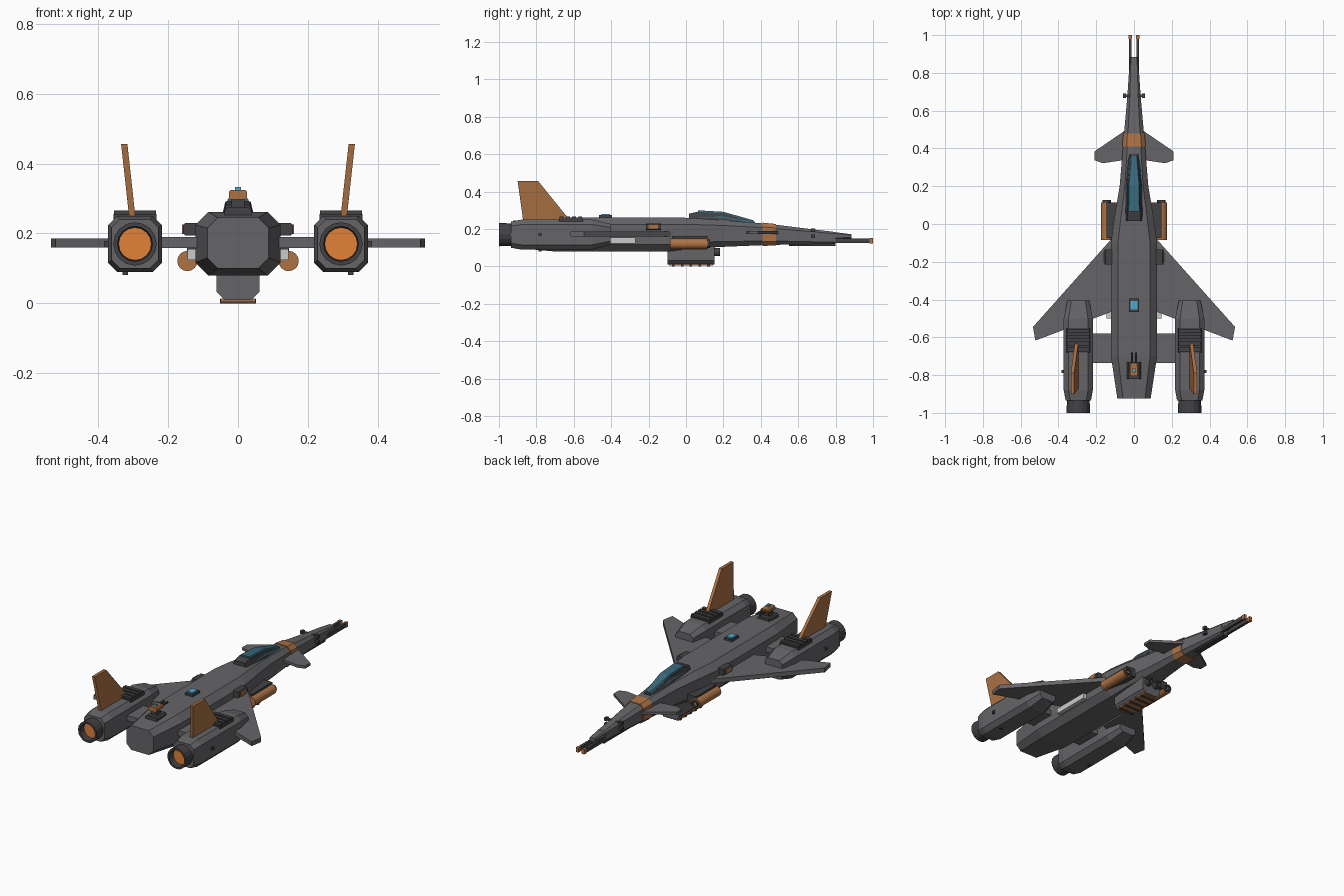
import bpy, bmesh, math
from mathutils import Vector


def material(name, rgb):
    m = bpy.data.materials.new(name)
    m.diffuse_color = (*rgb, 1)
    return m


ORANGE = material("burnt_orange", (0.42, 0.17, 0.06))
GLOW = material("engine_orange", (0.75, 0.22, 0.04))
GLASS = material("canopy_blue", (0.04, 0.14, 0.20))
LENS = material("lens_blue", (0.08, 0.42, 0.62))
PALE = material("pale_grey", (0.68, 0.70, 0.70))
BODY = material("hull_grey", (0.13, 0.13, 0.14))
DARK = material("dark_grey", (0.055, 0.055, 0.06))


def loft(name, rings, mat=BODY, mirror=False, close=False):
    """Skin equal-length rings of points; capped ends unless closed in a loop."""
    bm = bmesh.new()
    vs = [[bm.verts.new(p) for p in r] for r in rings]
    n = len(vs[0])
    pairs = list(zip(vs, vs[1:])) + ([(vs[-1], vs[0])] if close else [])
    for a, b in pairs:
        for i in range(n):
            j = (i + 1) % n
            bm.faces.new((a[i], a[j], b[j], b[i]))
    if not close:
        bm.faces.new(vs[0])
        bm.faces.new(vs[-1])
    bmesh.ops.recalc_face_normals(bm, faces=bm.faces)
    me = bpy.data.meshes.new(name)
    bm.to_mesh(me)
    bm.free()
    me.materials.append(mat)
    ob = bpy.data.objects.new(name, me)
    bpy.context.collection.objects.link(ob)
    if mirror:
        ob.modifiers.new("mirror", 'MIRROR').use_mirror_merge = False
    return ob


def octagon(y, hw, zb, zt, c, cx=0):
    right = [(hw - c, zb), (hw, zb + c), (hw, zt - c), (hw - c, zt)]
    left = [(-x, z) for x, z in reversed(right)]
    return [(cx + x, y, z) for x, z in right + left]


def hull(name, sections, cx=0, **kw):
    return loft(name, [octagon(*s, cx) for s in sections], **kw)


def box(name, x0, x1, y0, y1, z0, z1, mat=BODY, mirror=False):
    return loft(name, [[(x0, y0, z), (x1, y0, z), (x1, y1, z), (x0, y1, z)] for z in (z0, z1)], mat, mirror)


def plate(name, outline, z0, z1, mat=BODY):
    return loft(name, [[(x, y, z) for x, y in outline] for z in (z0, z1)], mat, True)


def lathe(name, cx, cz, profile, mat=BODY, n=16, close=False, mirror=True):
    """Revolve (radius, y) pairs about an axis along y."""
    rings = [[(cx + r * math.cos(2 * math.pi * i / n), y, cz + r * math.sin(2 * math.pi * i / n))
              for i in range(n)] for r, y in profile]
    return loft(name, rings, mat, mirror, close)


def trapezoids(name, sections, mat):
    return loft(name, [[(-b, y, z0), (b, y, z0), (t, y, z1), (-t, y, z1)]
                       for y, b, t, z0, z1 in sections], mat)


# Fuselage and tapering nose
hull("fuselage", [(-0.925, 0.088, 0.10, 0.245, 0.03), (-0.70, 0.122, 0.08, 0.262, 0.037),
                  (-0.10, 0.122, 0.08, 0.262, 0.037), (0.02, 0.106, 0.095, 0.26, 0.035),
                  (0.20, 0.076, 0.105, 0.247, 0.028), (0.44, 0.056, 0.115, 0.228, 0.022),
                  (0.68, 0.035, 0.119, 0.198, 0.013), (0.80, 0.027, 0.122, 0.184, 0.009)])
hull("nose_tip", [(0.79, 0.027, 0.145, 0.184, 0.007), (0.885, 0.019, 0.15, 0.172, 0.005)])
hull("nose_band", [(0.41, 0.062, 0.110, 0.234, 0.023), (0.48, 0.056, 0.112, 0.227, 0.021)], mat=ORANGE)
box("nose_rail", 0.012, 0.027, 0.79, 0.985, 0.126, 0.150, DARK, True)
box("nose_rail_tip", 0.011, 0.028, 0.98, 1.0, 0.124, 0.152, ORANGE, True)
box("nose_keel", -0.018, 0.018, 0.55, 0.80, 0.109, 0.123, DARK)
for z in (0.162, 0.194):
    box("nose_probe", 0.015, 0.05, 0.673, 0.685, z - 0.006, z + 0.006, DARK, True)
    box("nose_probe_head", 0.042, 0.058, 0.668, 0.69, z - 0.009, z + 0.009, DARK, True)

# Cockpit
trapezoids("canopy_frame", [(0.015, 0.048, 0.034, 0.24, 0.282), (0.06, 0.048, 0.036, 0.24, 0.292),
                            (0.20, 0.045, 0.034, 0.235, 0.284), (0.37, 0.030, 0.018, 0.225, 0.238)], DARK)
trapezoids("canopy_glass", [(0.065, 0.043, 0.028, 0.262, 0.300), (0.20, 0.041, 0.027, 0.26, 0.292),
                            (0.36, 0.027, 0.014, 0.23, 0.247)], GLASS)

# Wings, canards and engine struts
plate("wing", [(0.08, -0.04), (0.12, -0.08), (0.535, -0.545), (0.522, -0.617), (0.12, -0.465), (0.08, -0.465)],
      0.160, 0.186)
plate("canard", [(0.04, 0.50), (0.208, 0.385), (0.208, 0.337), (0.165, 0.322), (0.04, 0.34)], 0.174, 0.190)
box("engine_strut", 0.09, 0.24, -0.735, -0.58, 0.158, 0.19, BODY, True)

# Engine pods with nozzles and vents
EX, EZ = 0.295, 0.17
hull("engine_pod", [(-0.935, 0.067, 0.10, 0.24, 0.024), (-0.88, 0.077, 0.09, 0.25, 0.026),
                    (-0.50, 0.077, 0.09, 0.25, 0.026), (-0.405, 0.057, 0.115, 0.228, 0.02)], cx=EX, mirror=True)
lathe("nozzle", EX, EZ, [(0.06, -0.92), (0.062, -1.0), (0.05, -1.0), (0.046, -0.955), (0.046, -0.92)],
      DARK, 16, True)
lathe("nozzle_glow", EX, EZ, [(0.048, -0.965), (0.048, -0.93)], GLOW)
box("vent_base", EX - 0.062, EX + 0.062, -0.68, -0.55, 0.24, 0.256, DARK, True)
for i in range(4):
    y = -0.675 + i * 0.033
    box("vent_slat", EX - 0.06, EX + 0.06, y, y + 0.021, 0.25, 0.266, DARK, True)
box("pod_side_stud", 0.365, 0.384, -0.788, -0.772, 0.162, 0.178, DARK, True)
box("pod_belly_stud", 0.315, 0.331, -0.788, -0.772, 0.081, 0.095, DARK, True)

# Outward-leaning tail fins
fin = [(-0.87, 0.24), (-0.90, 0.456), (-0.79, 0.456), (-0.615, 0.24)]
loft("tail_fin", [[(0.299 + (z - 0.25) * 0.11 + s + 0.004, y, z) for y, z in fin] for s in (-0.009, 0.009)],
     ORANGE, True)

# Dorsal sensor and rear turret
box("sensor_base", -0.026, 0.026, -0.465, -0.395, 0.255, 0.274, DARK)
box("sensor_lens", -0.018, 0.018, -0.453, -0.407, 0.27, 0.281, LENS)
hull("turret_base", [(-0.82, 0.038, 0.235, 0.275, 0.008), (-0.73, 0.038, 0.235, 0.275, 0.008)], mat=DARK)
box("turret_neck", -0.018, 0.018, -0.795, -0.755, 0.27, 0.305, DARK)
hull("turret_head", [(-0.805, 0.026, 0.297, 0.325, 0.006), (-0.735, 0.022, 0.297, 0.322, 0.006)], mat=ORANGE)
box("turret_lens", -0.008, 0.008, -0.785, -0.765, 0.322, 0.333, LENS)
lathe("turret_barrel", 0.011, 0.31, [(0.006, -0.75), (0.006, -0.68)], DARK, 8)

# Side launchers under the wing roots
lathe("launcher_tube", 0.145, 0.121, [(0.029, -0.085), (0.029, 0.115)], ORANGE)
lathe("launcher_muzzle", 0.145, 0.121, [(0.022, 0.11), (0.022, 0.128), (0.014, 0.128), (0.014, 0.11)],
      DARK, 12, True)
box("launcher_mount", 0.085, 0.146, -0.075, 0.115, 0.112, 0.162, DARK, True)
box("side_light_bar", 0.11, 0.145, -0.50, -0.27, 0.124, 0.156, PALE, True)
hull("wing_root_pod", [(-0.215, 0.025, 0.194, 0.23, 0.006), (-0.135, 0.025, 0.194, 0.23, 0.006)],
     cx=0.132, mat=DARK, mirror=True)
box("wing_root_panel", 0.15, 0.161, -0.20, -0.15, 0.199, 0.225, ORANGE, True)

# Belly weapon pack
hull("belly_pack", [(-0.098, 0.061, 0.01, 0.13, 0.022), (0.152, 0.061, 0.01, 0.13, 0.022)])
box("belly_panel", -0.05, 0.05, -0.09, 0.145, 0.004, 0.014, ORANGE)
for i in range(5):
    y = -0.075 + i * 0.047
    box("belly_rib", -0.052, 0.052, y, y + 0.014, 0.0, 0.012, DARK)
lathe("belly_muzzle", 0.028, 0.078, [(0.021, 0.14), (0.021, 0.182), (0.012, 0.182), (0.012, 0.14)],
      DARK, 12, True)
